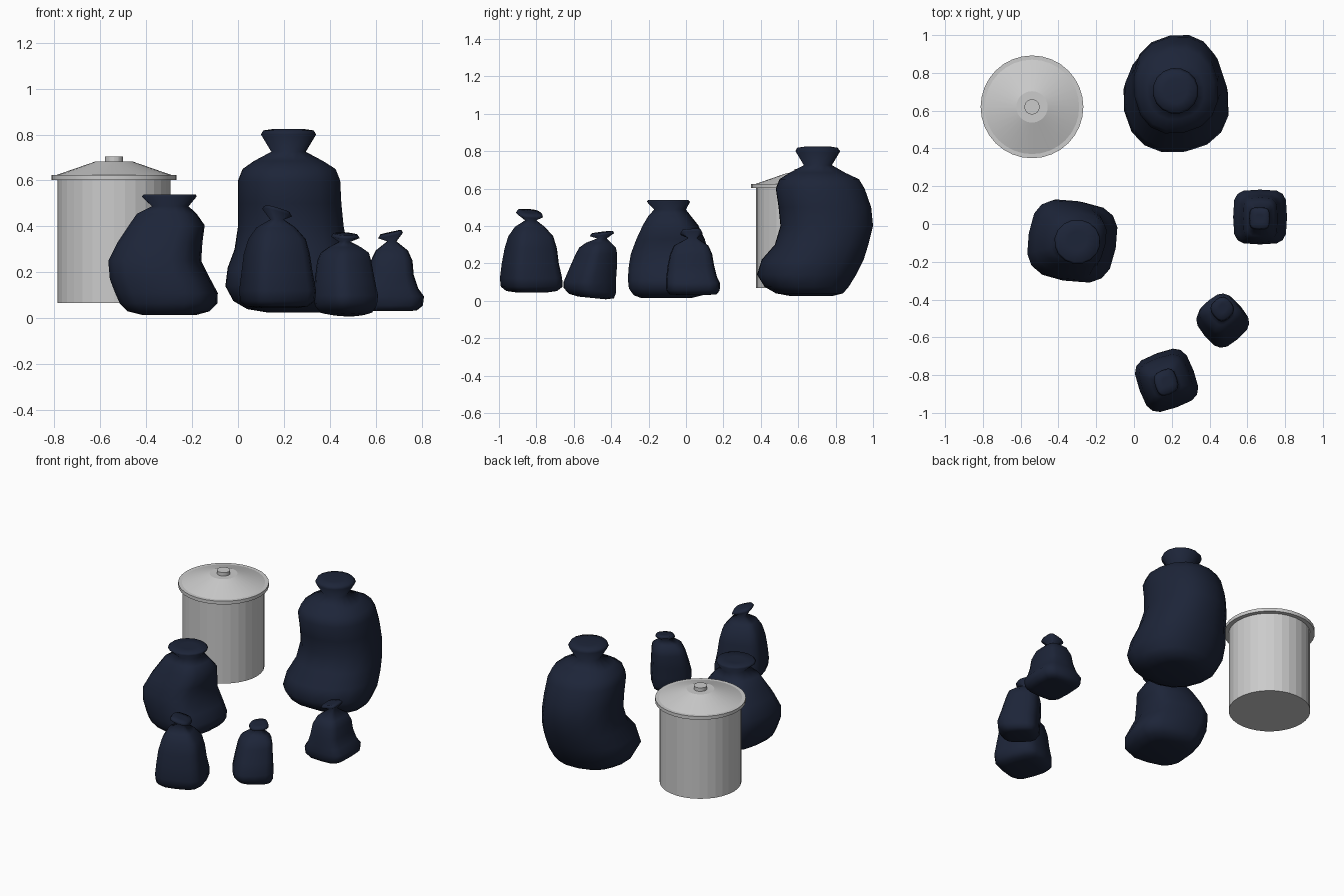
import bpy, bmesh, math
from math import sin, cos, pi, radians

navy = bpy.data.materials.new("navy_plastic")
navy.diffuse_color = (0.012, 0.018, 0.04, 1)


def finish(bm, name, mat=None):
    bmesh.ops.recalc_face_normals(bm, faces=bm.faces[:])
    me = bpy.data.meshes.new(name)
    bm.to_mesh(me)
    bm.free()
    ob = bpy.data.objects.new(name, me)
    bpy.context.collection.objects.link(ob)
    if mat:
        me.materials.append(mat)
    return ob


def loft(name, rings, mat=None):
    """Skin a stack of closed point rings and cap both ends."""
    bm = bmesh.new()
    loops = [[bm.verts.new(p) for p in r] for r in rings]
    n = len(loops[0])
    for a, b in zip(loops, loops[1:]):
        for i in range(n):
            j = (i + 1) % n
            bm.faces.new((a[i], a[j], b[j], b[i]))
    bm.faces.new(loops[0][::-1])
    bm.faces.new(loops[-1])
    return finish(bm, name, mat)


def outline(power, turn, n=16):
    """Rounded-square outline, turned, then fitted to a unit box."""
    pts = []
    for i in range(n):
        t = 2 * pi * i / n
        c, s = cos(t), sin(t)
        x = math.copysign(abs(c) ** (2 / power), c)
        y = math.copysign(abs(s) ** (2 / power), s)
        pts.append((x * cos(turn) - y * sin(turn), x * sin(turn) + y * cos(turn)))
    mx, my = max(p[0] for p in pts), max(p[1] for p in pts)
    return [(0.5 + x / mx / 2, 0.5 + y / my / 2) for x, y in pts]


def bag(name, power, turn, sections, knot_tilt=(0, 0), base_tilt=0, knot_power=None):
    """sections: (z, x0, x1, y0, y1) from the base up; the last four are the tied neck."""
    rings, k = [], len(sections)
    for i, (z, x0, x1, y0, y1) in enumerate(sections):
        p = knot_power if knot_power and i >= k - 4 else power
        tx, ty = knot_tilt if i >= k - 3 else (0, base_tilt if i < 3 else 0)
        ring = []
        for u, v in outline(p, radians(turn)):
            dx, dy = (u - 0.5) * (x1 - x0), (v - 0.5) * (y1 - y0)
            ring.append((x0 + u * (x1 - x0), y0 + v * (y1 - y0), z + tx * dx + ty * dy))
        rings.append(ring)
    ob = loft(name, rings, navy)
    ob.data.shade_smooth()
    return ob


def lathe(name, x, y, profile, n):
    return loft(name, [[(x + r * cos(2 * pi * i / n), y + r * sin(2 * pi * i / n), z)
                        for i in range(n)] for r, z in profile])


# Large bag with a sagging front
bag("large_bag", 2.3, 10, [
    (0.025, 0.13, 0.36, 0.56, 0.78), (0.04, 0.04, 0.44, 0.48, 0.84),
    (0.075, -0.02, 0.475, 0.42, 0.87), (0.14, -0.055, 0.50, 0.38, 0.91),
    (0.22, -0.045, 0.495, 0.405, 0.95), (0.30, -0.015, 0.48, 0.475, 0.975),
    (0.40, 0.0, 0.46, 0.505, 1.0), (0.50, 0.0, 0.45, 0.495, 0.99),
    (0.60, 0.0, 0.445, 0.48, 0.955), (0.65, 0.02, 0.425, 0.50, 0.925),
    (0.685, 0.07, 0.37, 0.555, 0.85), (0.725, 0.145, 0.295, 0.63, 0.78),
    (0.80, 0.10, 0.34, 0.585, 0.825), (0.818, 0.11, 0.33, 0.595, 0.81),
    (0.825, 0.16, 0.28, 0.64, 0.77)], knot_power=2)

# Medium bag, bulging to the lower right
bag("medium_bag", 3, -10, [
    (0.015, -0.42, -0.18, -0.24, 0.03), (0.03, -0.48, -0.125, -0.28, 0.09),
    (0.065, -0.515, -0.09, -0.305, 0.115), (0.11, -0.535, -0.088, -0.31, 0.125),
    (0.17, -0.558, -0.12, -0.308, 0.13), (0.25, -0.565, -0.16, -0.295, 0.125),
    (0.33, -0.525, -0.155, -0.265, 0.10), (0.405, -0.475, -0.145, -0.23, 0.065),
    (0.455, -0.44, -0.18, -0.20, 0.025), (0.488, -0.375, -0.215, -0.17, 0.0),
    (0.53, -0.42, -0.18, -0.21, 0.022), (0.54, -0.41, -0.185, -0.20, 0.012),
    (0.538, -0.35, -0.25, -0.14, -0.04)], knot_power=2)

# Three small bags
bag("small_bag_front", 3.6, 20, [
    (0.045, 0.08, 0.26, -0.91, -0.74), (0.052, 0.035, 0.305, -0.96, -0.69),
    (0.075, 0.01, 0.335, -0.99, -0.66), (0.12, 0.005, 0.34, -0.995, -0.662),
    (0.20, 0.015, 0.325, -0.985, -0.68), (0.28, 0.025, 0.313, -0.97, -0.69),
    (0.345, 0.045, 0.295, -0.95, -0.71), (0.395, 0.08, 0.25, -0.915, -0.755),
    (0.43, 0.14, 0.20, -0.86, -0.80), (0.46, 0.105, 0.235, -0.91, -0.765),
    (0.475, 0.115, 0.225, -0.90, -0.77), (0.475, 0.15, 0.20, -0.86, -0.81)],
    knot_tilt=(-0.28, -0.12), knot_power=3)

bag("small_bag_middle", 3.2, 40, [
    (0.015, 0.41, 0.55, -0.575, -0.43), (0.025, 0.36, 0.585, -0.625, -0.385),
    (0.055, 0.335, 0.605, -0.655, -0.375), (0.10, 0.33, 0.61, -0.655, -0.375),
    (0.17, 0.335, 0.595, -0.625, -0.37), (0.25, 0.345, 0.58, -0.59, -0.368),
    (0.285, 0.36, 0.57, -0.57, -0.375), (0.31, 0.395, 0.535, -0.535, -0.40),
    (0.333, 0.44, 0.49, -0.475, -0.425), (0.353, 0.405, 0.53, -0.515, -0.385),
    (0.367, 0.415, 0.52, -0.505, -0.39), (0.367, 0.45, 0.49, -0.47, -0.42)],
    knot_tilt=(-0.05, 0.12), base_tilt=-0.1, knot_power=2.6)

bag("small_bag_right", 4, 0, [
    (0.032, 0.58, 0.755, -0.05, 0.13), (0.035, 0.55, 0.78, -0.09, 0.165),
    (0.055, 0.53, 0.805, -0.105, 0.18), (0.095, 0.525, 0.81, -0.108, 0.182),
    (0.13, 0.55, 0.785, -0.105, 0.165), (0.19, 0.57, 0.765, -0.098, 0.15),
    (0.25, 0.578, 0.76, -0.085, 0.14), (0.295, 0.60, 0.74, -0.065, 0.12),
    (0.335, 0.65, 0.69, 0.01, 0.06), (0.36, 0.61, 0.718, -0.03, 0.088),
    (0.375, 0.62, 0.712, -0.02, 0.08), (0.372, 0.645, 0.685, 0.01, 0.05)],
    knot_tilt=(0.22, 0.03), knot_power=4)

# Dustbin: faceted body, lid and knob
X, Y = -0.54, 0.62
lathe("bin_body", X, Y, [(0.245, 0.067), (0.245, 0.61)], 32)
lathe("bin_lid", X, Y, [(0.272, 0.602), (0.272, 0.624), (0.25, 0.624), (0.083, 0.682)], 32)
lathe("bin_knob", X, Y, [(0.04, 0.675), (0.04, 0.705)], 24)
for ob in bpy.data.objects:
    ob.select_set(ob.name in ("bin_lid", "bin_knob"))
bpy.context.view_layer.objects.active = bpy.data.objects["bin_lid"]
bpy.ops.object.shade_smooth_by_angle(angle=radians(15))
